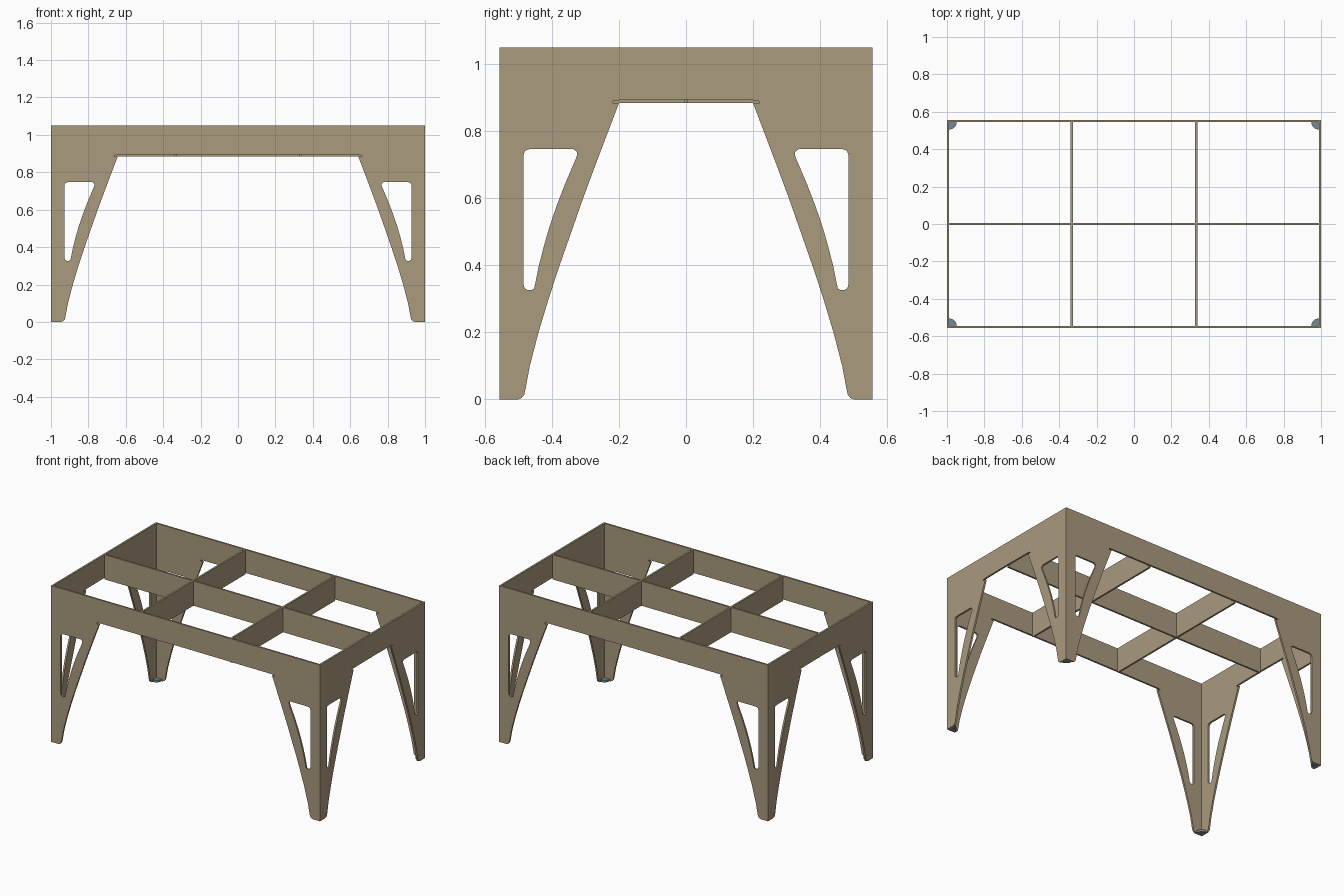
import bpy, bmesh, math
from mathutils import Matrix

if "Cube" in bpy.data.objects:
    bpy.data.objects.remove(bpy.data.objects["Cube"])

HX, HY, H = 1.0, 0.557, 1.05    # half length, half width, height
T = 0.012                       # panel thickness
BEAM_BOTTOM = 0.884


def material(name, rgb):
    m = bpy.data.materials.new(name)
    m.diffuse_color = (*rgb, 1)
    m.use_nodes = True
    m.node_tree.nodes["Principled BSDF"].inputs["Base Color"].default_value = m.diffuse_color
    return m


WOOD = material("tan_plywood", (0.40, 0.325, 0.21))
FOOT = material("blue_grey_metal", (0.17, 0.25, 0.30))

# Leg inner edge, relief notch and window, as (distance from corner, height)
LEG = [(0.055, 0), (0.066, 0.004), (0.074, 0.013), (0.078, 0.03), (0.091, 0.1),
       (0.117, 0.2), (0.147, 0.3), (0.180, 0.4), (0.215, 0.5), (0.250, 0.6),
       (0.287, 0.7), (0.325, 0.8), (0.357, 0.884),
       (0.339, 0.884), (0.337, 0.888), (0.341, 0.891), (0.36, 0.893)]
WINDOW = [(0.072, 0.345), (0.075, 0.333), (0.085, 0.326), (0.096, 0.326),
          (0.104, 0.331), (0.108, 0.35), (0.117, 0.395), (0.131, 0.45),
          (0.148, 0.51), (0.170, 0.575), (0.195, 0.64), (0.231, 0.725),
          (0.232, 0.738), (0.221, 0.747), (0.09, 0.747), (0.077, 0.742), (0.072, 0.729)]


def finish(bm, name, mat):
    bmesh.ops.recalc_face_normals(bm, faces=bm.faces)
    me = bpy.data.meshes.new(name)
    bm.to_mesh(me)
    bm.free()
    me.materials.append(mat)
    ob = bpy.data.objects.new(name, me)
    bpy.context.collection.objects.link(ob)
    return ob


def extrude_up(bm, vec):
    r = bmesh.ops.extrude_face_region(bm, geom=bm.faces[:])
    bmesh.ops.translate(bm, vec=vec, verts=[v for v in r["geom"]
                                           if isinstance(v, bmesh.types.BMVert)])


def leg_panel(name, half, inset, matrix):
    """Apron and two legs cut from one board; outer face lies on local y = 0."""
    left = [(d - half, z) for d, z in LEG]
    right = [(-x, z) for x, z in reversed(left)]
    e = half - inset
    outline = [(-e, H), (-e, 0)] + left + [(0, 0.895)] + right + [(e, 0), (e, H)]
    windows = [[(s * (d - half), z) for d, z in WINDOW] for s in (-1, 1)]
    bm = bmesh.new()
    for loop in [outline] + windows:
        vs = [bm.verts.new((x, 0, z)) for x, z in loop]
        for i, v in enumerate(vs):
            bm.edges.new((v, vs[i - 1]))
    bmesh.ops.triangle_fill(bm, use_beauty=True, use_dissolve=False,
                            edges=bm.edges[:], normal=(0, -1, 0))
    extrude_up(bm, (0, T, 0))
    bm.transform(matrix)
    finish(bm, name, WOOD)


def box(name, x0, x1, y0, y1, z0, z1):
    bm = bmesh.new()
    bmesh.ops.create_cube(bm, size=1)
    for v in bm.verts:
        v.co = (x1 if v.co.x > 0 else x0, y1 if v.co.y > 0 else y0,
                z1 if v.co.z > 0 else z0)
    finish(bm, name, WOOD)


# Four outer panels
for name, half, inset, dist, turn in (("front_panel", HX, 0, HY, 0),
                                      ("right_panel", HY, T, HX, 90),
                                      ("back_panel", HX, 0, HY, 180),
                                      ("left_panel", HY, T, HX, 270)):
    leg_panel(name, half, inset, Matrix.Rotation(math.radians(turn), 4, 'Z')
              @ Matrix.Translation((0, -dist, 0)))

# Two full cross beams, and the long middle beam in three lengths between them
B = T / 2
for side, x in (("left", -0.333), ("right", 0.333)):
    box(side + "_cross_beam", x - B, x + B, -HY + T, HY - T, BEAM_BOTTOM, H)
stops = [-HX + T, -0.333 - B, -0.333 + B, 0.333 - B, 0.333 + B, HX - T]
for i in range(3):
    box(f"middle_beam_{i + 1}", stops[2 * i], stops[2 * i + 1], -B, B, BEAM_BOTTOM, H)

# Quarter-round foot plates inside the four corners
R = 0.04
for sx in (-1, 1):
    for sy in (-1, 1):
        bm = bmesh.new()
        pts = [(0, 0)] + [(R * math.cos(a), R * math.sin(a))
                          for a in (math.pi / 2 * k / 10 for k in range(11))]
        bm.faces.new([bm.verts.new((sx * (HX - T - x), sy * (HY - T - y), 0))
                      for x, y in pts])
        extrude_up(bm, (0, 0, 0.014))
        finish(bm, f"{'back' if sy > 0 else 'front'}_{'right' if sx > 0 else 'left'}_foot", FOOT)
